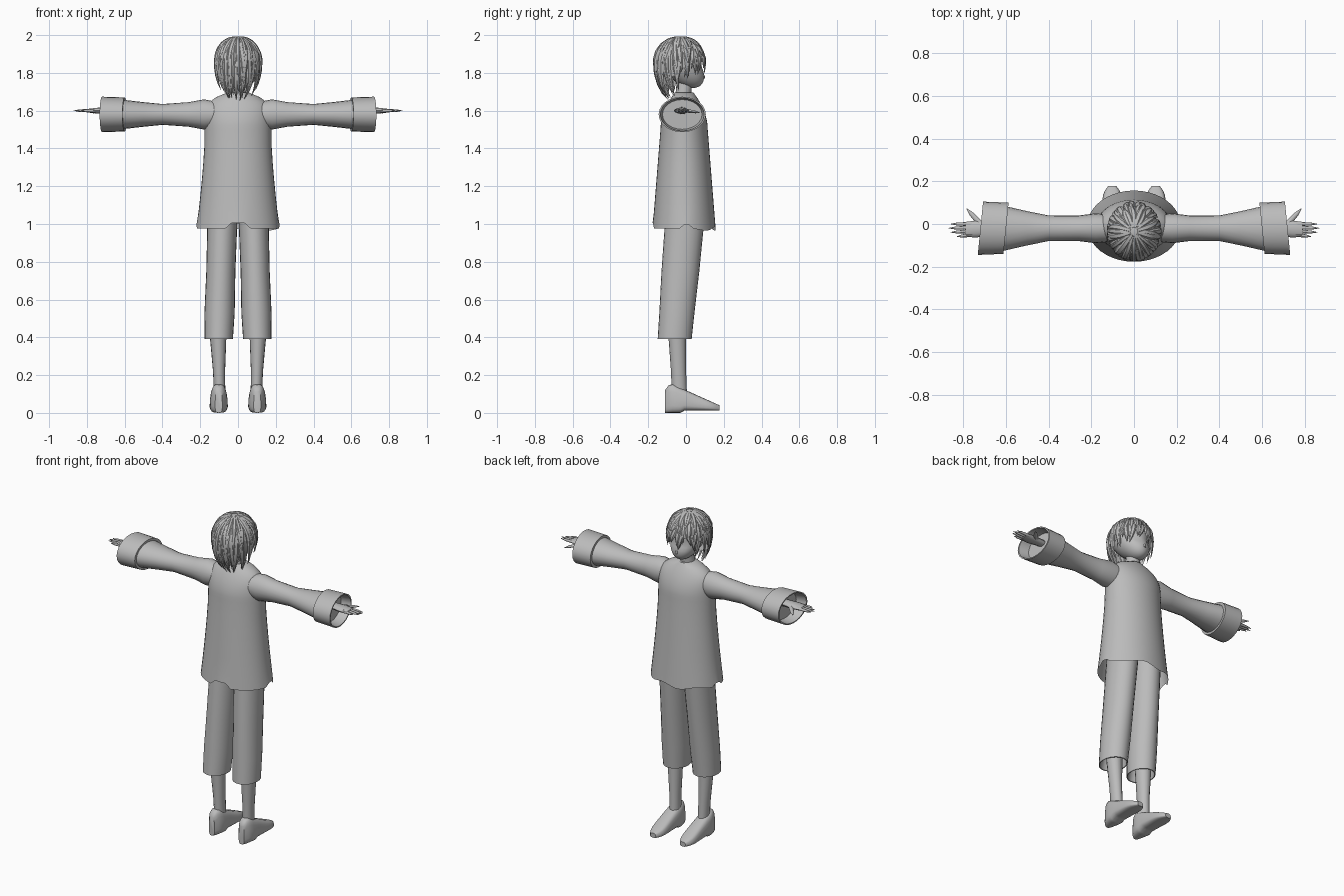
import bpy, bmesh, math, random
from mathutils import Vector

random.seed(4)
if "Cube" in bpy.data.objects:
    bpy.data.objects.remove(bpy.data.objects["Cube"])

GREY = (.5, .5, .5, 1)
grey = bpy.data.materials.new("plain grey")
grey.use_nodes = True
grey.diffuse_color = GREY
grey.node_tree.nodes["Principled BSDF"].inputs["Base Color"].default_value = GREY

ACROSS, ALONG, UP = Vector((1, 0, 0)), Vector((0, 1, 0)), Vector((0, 0, 1))


def finish(bm, name, mirrored=False, sharp_angle=45):
    bmesh.ops.recalc_face_normals(bm, faces=bm.faces)
    mesh = bpy.data.meshes.new(name)
    bm.to_mesh(mesh)
    bm.free()
    mesh.materials.append(grey)
    for face in mesh.polygons:
        face.use_smooth = True
    mesh.set_sharp_from_angle(angle=math.radians(sharp_angle))
    part = bpy.data.objects.new(name, mesh)
    bpy.context.collection.objects.link(part)
    if mirrored:
        part.modifiers.new("other side", 'MIRROR')


def skin(bm, rings, cap_start=True, cap_end=True):
    """Bridge closed rings of points with quads."""
    loops = [[bm.verts.new(point) for point in ring] for ring in rings]
    for lower, upper in zip(loops, loops[1:]):
        for i in range(len(lower)):
            bm.faces.new((lower[i - 1], lower[i], upper[i], upper[i - 1]))
    if cap_start:
        bm.faces.new(loops[0])
    if cap_end:
        bm.faces.new(loops[-1])
    return loops


def around(count):
    return [math.tau * i / count for i in range(count)]


def ellipse(centre, wide, deep, count=20):
    return [centre + wide * math.cos(a) + deep * math.sin(a) for a in around(count)]


def tube(bm, start, end, keys, wide=ACROSS, deep=ALONG, count=20, hollow=False):
    """Loft along a line; keys give position, width and depth."""
    start, end = Vector(start), Vector(end)
    rings = [ellipse(start.lerp(end, t), wide * w, deep * d, count) for t, w, d in keys]
    if hollow:
        # Fold the end inward to leave an open rim
        middle = start.lerp(end, keys[-1][0])
        rim = [point.lerp(middle, .07) for point in rings[-1]]
        inset = start.lerp(end, keys[-2][0]) - middle
        rings += [rim, [point.lerp(middle, .1) + inset / 2 for point in rim]]
    skin(bm, rings, True, True)


def single(name, *args, mirrored=True, **options):
    bm = bmesh.new()
    tube(bm, *args, **options)
    finish(bm, name, mirrored)


# Tunic: flared skirt below the chest, rounded shoulders above it
def tunic_ring(height):
    chest = 1.5
    if height < chest:
        flare = (chest - height) / (chest - .975)
        width, depth = .175 + .045 * flare ** 1.5, .125 + .042 * flare
    else:
        rise = (height - chest) / .195
        width, depth = .177 - .117 * rise ** 5, .125 - .075 * rise ** 2
    return ellipse(Vector((0, -.01, height)), ACROSS * width, ALONG * (depth), 40)


bm = bmesh.new()
levels = [.975 + .525 * i / 6 for i in range(6)] + [1.5 + .195 * i / 8 for i in range(9)]
hem = skin(bm, [tunic_ring(z) for z in levels], cap_start=False)[0]
for corner in hem:
    # Vent at the middle of one side, nicks at the seams, a wavy hem opposite
    if corner.co.y < 0 and abs(corner.co.x) < .04:
        corner.co.z += .03
    elif abs(corner.co.y) < .02:
        corner.co.z += .02
    elif corner.co.y > 0:
        corner.co.z += .01 * math.sin(corner.co.x * 30)
finish(bm, "tunic")

# Neck
single("neck", (0, -.02, 1.65), (0, 0, 1.8), [(0, .05, .05), (.4, .04, .04), (1, .04, .05)],
       mirrored=False)

# Head: an egg with the jaw pushed forward and shallow eye sockets
bm = bmesh.new()
bmesh.ops.create_uvsphere(bm, u_segments=32, v_segments=20, radius=1)
for vert in bm.verts:
    vert.co = Vector((vert.co.x * .1, vert.co.y * .11 - .03, vert.co.z * .13 + 1.85))
    below_brow = max(0, 1.84 - vert.co.z)
    vert.co.y += below_brow * .55
    vert.co.x *= 1 - below_brow
    if vert.co.y > 0:
        from_eye = Vector((abs(vert.co.x) - .04, vert.co.z - 1.82)).length
        vert.co.y -= .008 * math.exp(-(from_eye / .02) ** 2)
finish(bm, "head")

# Nose
single("nose", (0, .07, 1.83), (0, .092, 1.77), [(0, .004, .004), (.8, .01, .013), (1, .008, .008)],
       count=8, mirrored=False)

# Hair shell: round over the crown, drawn out longer toward the nape
HEART = Vector((0, -.035, 1.86))


def hairline(turn):
    front = math.sin(turn)
    return math.radians(110 - (22 if front > 0 else 34) * front)


def hair_point(turn, fall, size=1):
    drop = .133 if math.cos(fall) > 0 else .215
    flat = ACROSS * math.cos(turn) * .12 + ALONG * math.sin(turn) * .132
    return HEART + (flat * math.sin(fall) + UP * drop * math.cos(fall)) * size


bm = bmesh.new()
skin(bm, [[hair_point(turn, hairline(turn) * (i + .3) / 11, .985) for turn in around(40)]
          for i in range(11)], cap_end=False)
finish(bm, "hair_cap")


def lock(bm, turn, start, end, width, twist):
    """A tapering, flattened strand that follows the hair shell."""
    rings = []
    steps = 7
    for i in range(steps):
        t = i / (steps - 1)
        fall = start + (end - start) * t
        heading = turn + twist * t * t
        lift = .98 + .02 * math.sin(t * math.pi) + .07 * t * t
        centre = hair_point(heading, fall, lift)
        along = hair_point(heading, fall + .03) - hair_point(heading, fall - .03)
        out = (centre - HEART).normalized()
        side = along.cross(out).normalized()
        half = width * (.5 + t) * (1 - t * t) + .0005
        rings.append(ellipse(centre, side * half, out * min(half / 2, .008), 6))
    skin(bm, rings)


def hair_layer(name, start, count, reach):
    bm = bmesh.new()
    for turn in around(count):
        turn += random.uniform(-1, 1) / count
        end = hairline(turn) + reach + random.uniform(-.1, .2)
        lock(bm, turn, start, end, random.uniform(.014, .022), random.uniform(-.25, .25))
    finish(bm, name, sharp_angle=35)


hair_layer("hair_crown_locks", .15, 20, -.5)
hair_layer("hair_middle_locks", .7, 26, -.1)
hair_layer("hair_lower_locks", 1.1, 30, .15)

# Sleeves, narrow at the elbow
arm = (0, -.02, 1.58), (1, -.02, 1.58)
single("sleeves", *arm, [(.08, .06, .06), (.18, .07, .08), (.26, .06, .065),
                         (.4, .06, .055), (.5, .08, .065), (.63, .11, .08)],
       wide=ALONG, deep=UP)

# Wide open cuffs with a slanted rim
single("cuffs", *arm, [(.6, .1, .07), (.6, .12, .09), (.72, .125, .094)],
       wide=ALONG - ACROSS * .1, deep=UP, count=24, hollow=True)

# Flat palms
single("palms", (.62, -.02, 1.6), (.79, -.025, 1.6), [(0, .02, .02), (.7, .04, .016), (1, .035, .01)],
       wide=ALONG, deep=UP, count=12)

# Pointed fingers and thumbs
bm = bmesh.new()
POINTED = [(0, .01, .01), (.7, .007, .007), (1, .001, .001)]
for i in range(4):
    spread = -.017 * i
    tip = .87 - .01 * (i - 1) ** 2
    tube(bm, (.76, spread, 1.6), (tip, spread * 1.15, 1.6), POINTED, ALONG, UP, 8)
tube(bm, (.72, 0, 1.6), (.785, .072, 1.59), POINTED, ALONG - ACROSS, UP, 8)
finish(bm, "fingers", mirrored=True)

# Cropped trouser legs with hollow hems
single("trouser_legs", (.08, 0, 1.1), (.102, -.06, .39),
       [(0, .08, .105), (.5, .077, .1), (.8, .08, .093), (1, .075, .09)], count=24, hollow=True)

# Shins and ankles
single("shins", (.108, -.05, .5), (.097, -.035, .1), [(0, .05, .05), (.7, .032, .04), (1, .03, .04)],
       count=16)

# Shoes: a heel block, a raised arch and a low rounded toe
bm = bmesh.new()
rings = []
steps = 14
for i in range(steps + 1):
    t = i / steps
    sole = 0 if t < .3 else .012
    top = (.17 - .13 * t) * min(1, .7 + 3 * t)
    width = .052 * (1 - .6 * abs(2 * t - 1) ** 5)
    middle = Vector((.102, -.112 + .29 * t, sole))
    outline = []
    for a in around(20):
        # Boxy at the sole, narrowing toward the ankle
        level = (1 + math.copysign(abs(math.sin(a)) ** .6, math.sin(a))) / 2
        reach = math.copysign(abs(math.cos(a)) ** .6, math.cos(a)) * (1 - .2 * level)
        outline.append(middle + ACROSS * width * reach + UP * (top - sole) * level)
    rings.append(outline)
skin(bm, rings)
finish(bm, "shoes", mirrored=True, sharp_angle=50)
